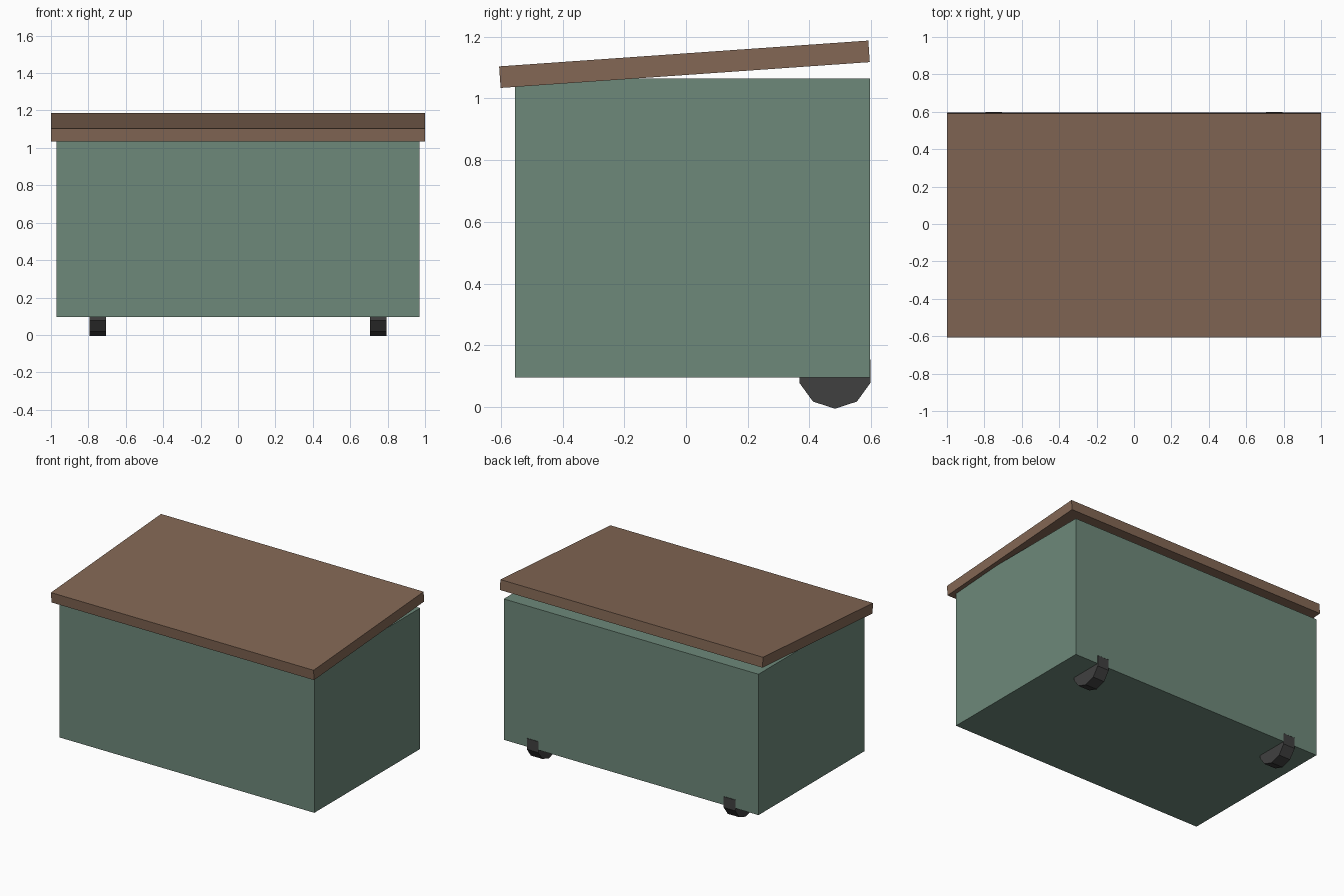
import bpy
import math

cube = bpy.data.objects.get("Cube")
if cube:
    bpy.data.objects.remove(cube, do_unlink=True)


def make_material(name, rgb):
    mat = bpy.data.materials.new(name)
    mat.use_nodes = True
    colour = (*rgb, 1.0)
    mat.diffuse_color = colour
    mat.node_tree.nodes["Principled BSDF"].inputs["Base Color"].default_value = colour
    return mat


green = make_material("sage green", (0.155, 0.25, 0.195))
brown = make_material("wood brown", (0.227, 0.136, 0.09))
black = make_material("rubber black", (0.051, 0.051, 0.051))


def finish(name, mat):
    obj = bpy.context.object
    obj.name = obj.data.name = name
    obj.data.materials.append(mat)
    return obj


def box(name, size, centre, mat, tilt=0.0):
    bpy.ops.mesh.primitive_cube_add(size=1, location=centre, rotation=(tilt, 0, 0))
    obj = finish(name, mat)
    obj.scale = size
    return obj


# Chest body
box("body", (1.94, 1.152, 0.97), (0, 0.021, 0.58), green)

# Lid, sloping down towards the front
box("lid", (2.0, 1.2, 0.07), (0, -0.005, 1.111), brown, math.radians(4))

# Ten-sided wheels, partly sunk into the rear of the body, with a flat side down
RADIUS = 0.121
for side, x in (("left", 0.75), ("right", -0.75)):
    bpy.ops.mesh.primitive_cylinder_add(
        vertices=10, radius=RADIUS, depth=0.088,
        location=(x, 0.483, RADIUS * math.cos(math.pi / 10)),
        rotation=(0, math.pi / 2, 0))
    wheel = finish(side + "_wheel", black)
    # Turn the ring so that a vertex points straight back
    for v in wheel.data.vertices:
        a = math.atan2(v.co.y, v.co.x) + math.pi / 10
        v.co.x, v.co.y = RADIUS * math.cos(a), RADIUS * math.sin(a)
